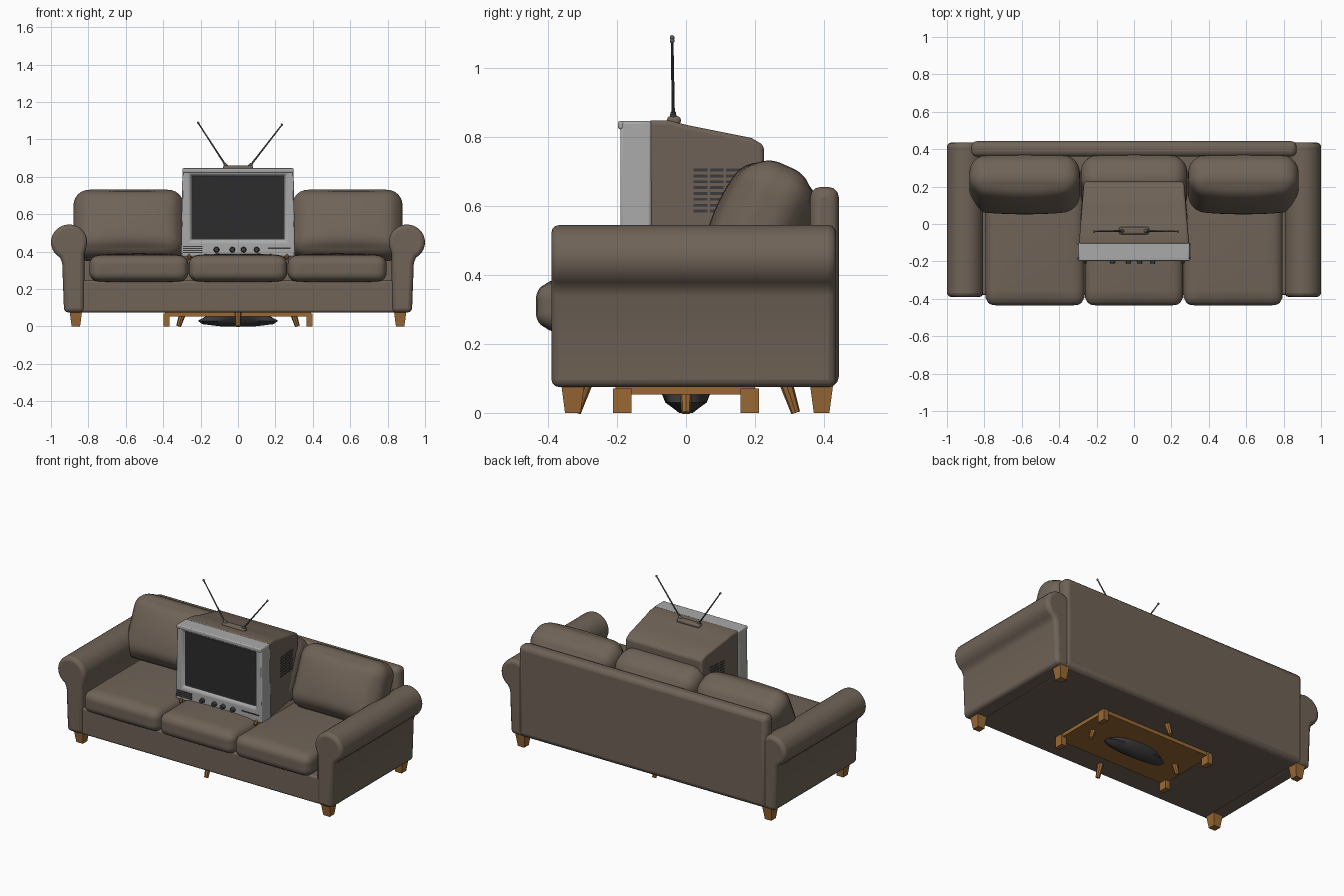
import bpy, bmesh, math
from mathutils import Vector, Matrix

if "Cube" in bpy.data.objects:
    bpy.data.objects.remove(bpy.data.objects["Cube"])


def material(name, rgb):
    m = bpy.data.materials.new(name)
    m.use_nodes = True
    m.diffuse_color = (*rgb, 1)
    m.node_tree.nodes["Principled BSDF"].inputs["Base Color"].default_value = (*rgb, 1)
    return m


FABRIC = material("brown fabric", (0.16, 0.125, 0.095))
WOOD = material("orange wood", (0.32, 0.14, 0.035))
GREY = material("light grey plastic", (0.40, 0.40, 0.40))
SCREEN = material("dark screen", (0.025, 0.025, 0.026))
DARK = material("charcoal", (0.045, 0.045, 0.048))
METAL = material("antenna metal", (0.12, 0.12, 0.12))


def finish(bm, name, mats, bevel=0, segments=3, smooth=True):
    bmesh.ops.recalc_face_normals(bm, faces=bm.faces)
    me = bpy.data.meshes.new(name)
    bm.to_mesh(me)
    bm.free()
    ob = bpy.data.objects.new(name, me)
    bpy.context.collection.objects.link(ob)
    for m in mats if isinstance(mats, list) else [mats]:
        me.materials.append(m)
    if bevel:
        mod = ob.modifiers.new("soft edge", "BEVEL")
        mod.width, mod.segments, mod.limit_method = bevel, segments, "ANGLE"
        mod.angle_limit = math.radians(40)
    if smooth:
        bpy.ops.object.select_all(action="DESELECT")
        ob.select_set(True)
        bpy.context.view_layer.objects.active = ob
        bpy.ops.object.shade_smooth_by_angle(angle=math.radians(40))
    return ob


def box(name, lo, hi, mat, bevel=0):
    lo, hi = Vector(lo), Vector(hi)
    bm = bmesh.new()
    bmesh.ops.create_cube(bm, size=1, matrix=Matrix.Translation((lo + hi) / 2) @ Matrix.Diagonal((*(hi - lo), 1)))
    return finish(bm, name, mat, bevel, smooth=bevel > 0)


def cushion(name, centre, size, radius, crown, axis, tilt=0):
    """Rounded box, puffed along both ends of one axis."""
    half = Vector(size) / 2
    others = [i for i in range(3) if i != axis]
    bm = bmesh.new()
    bmesh.ops.create_cube(bm, size=2)
    bmesh.ops.subdivide_edges(bm, edges=bm.edges[:], cuts=17, use_grid_fill=True)
    for v in bm.verts:
        n = v.co.copy()
        p = Vector([n[i] * half[i] for i in range(3)])
        core = Vector([max(radius - half[i], min(half[i] - radius, p[i])) for i in range(3)])
        p = core + (p - core).normalized() * radius
        puff = (1 - n[others[0]] ** 2) * (1 - n[others[1]] ** 2)
        p[axis] += crown * n[axis] * puff
        v.co = p
    bm.transform(Matrix.Translation(centre) @ Matrix.Rotation(-tilt, 4, "X"))
    return finish(bm, name, FABRIC)


def extrude(name, pts, vector, mat, bevel=0):
    bm = bmesh.new()
    face = bm.faces.new([bm.verts.new(p) for p in pts])
    ext = bmesh.ops.extrude_face_region(bm, geom=[face])
    bmesh.ops.translate(bm, vec=vector, verts=[g for g in ext["geom"] if isinstance(g, bmesh.types.BMVert)])
    return finish(bm, name, mat, bevel)


def rod(name, a, b, r1, r2, mat, sides=10, turn=0):
    a, b = Vector(a), Vector(b)
    d = b - a
    bm = bmesh.new()
    bmesh.ops.create_cone(bm, cap_ends=True, segments=sides, radius1=r1, radius2=r2, depth=d.length,
                          matrix=Matrix.Translation((a + b) / 2) @ d.to_track_quat("Z", "Y").to_matrix().to_4x4()
                          @ Matrix.Rotation(turn, 4, "Z"))
    return finish(bm, name, mat, smooth=sides > 4)


# Sofa frame
box("sofa_base", (-0.84, -0.38, 0.075), (0.84, 0.43, 0.245), FABRIC, 0.012)
box("sofa_back", (-0.87, 0.36, 0.075), (0.87, 0.443, 0.655), FABRIC, 0.03)

for s, side in ((1, "left"), (-1, "right")):
    # Rolled arm profile
    arc = [(0.903 + 0.097 * math.cos(math.radians(a)), 0.45 + 0.095 * math.sin(math.radians(a)))
           for a in range(-60, 196, 12)]
    outline = [(0.822, 0.075), (0.93, 0.075), (0.94, 0.34)] + arc + [(0.822, 0.39)]
    extrude(side + "_arm", [(s * x, -0.39, z) for x, z in outline], (0, 0.825, 0), FABRIC, 0.022)
    # Sofa legs
    for y, end in ((-0.328, "front"), (0.393, "back")):
        rod(f"{side}_{end}_leg", (s * 0.867, y, 0), (s * 0.867, y, 0.08), 0.032, 0.047, WOOD, 4, math.pi / 4)

# Seat and back cushions
for x, w, label in ((-0.53, 0.53, "right"), (0, 0.525, "middle"), (0.53, 0.53, "left")):
    cushion(label + "_seat_cushion", (x, -0.07, 0.31), (w, 0.73, 0.14), 0.05, 0.012, 2)
for x, w, label in ((-0.585, 0.59, "right"), (0, 0.57, "middle"), (0.585, 0.59, "left")):
    cushion(label + "_back_cushion", (x, 0.215, 0.54), (w, 0.21, 0.385), 0.085, 0.035, 1, math.radians(24))

# Television housing, tapered towards the back
side_profile = [(-0.11, 0.37), (-0.11, 0.848), (-0.05, 0.848), (0, 0.835), (0.1, 0.815), (0.19, 0.797),
                (0.226, 0.775), (0.226, 0.46), (0.17, 0.385)]
body = extrude("tv_housing", [(-0.295, y, z) for y, z in side_profile], (0.59, 0, 0), FABRIC, 0.012)
for v in body.data.vertices:
    v.co.x *= 1 - 0.28 * (v.co.y + 0.11)

# Television front with a recessed screen
bm = bmesh.new()
bmesh.ops.create_cube(bm, size=1, matrix=Matrix.Translation((0, -0.145, 0.608)) @ Matrix.Diagonal((0.6, 0.09, 0.476, 1)))
for v in bm.verts:
    v.co.x *= 1.015 if v.co.z < 0.6 else 0.99
bm.faces.ensure_lookup_table()
front = min(bm.faces, key=lambda f: f.calc_center_median().y)
bmesh.ops.inset_individual(bm, faces=[front], thickness=0.04)
for v in front.verts:
    v.co.x = math.copysign(0.258, v.co.x)
    v.co.z = 0.455 if v.co.z < 0.6 else 0.815
bmesh.ops.inset_individual(bm, faces=[front], thickness=0.01, depth=-0.015)
front.material_index = 1
finish(bm, "tv_front_frame", [GREY, SCREEN], 0.008, 2)
box("tv_top_lip", (-0.297, -0.197, 0.822), (0.297, -0.18, 0.846), GREY, 0.006)

# Speaker slots, control strip and knobs
for i in range(4):
    z = 0.392 + i * 0.011
    box(f"speaker_slot_{i}", (-0.295, -0.194, z), (-0.19, -0.188, z + 0.006), DARK)
box("control_slot", (0.16, -0.194, 0.415), (0.28, -0.188, 0.421), DARK)
for i, x in enumerate((-0.115, -0.03, 0.03, 0.1)):
    rod(f"knob_{i}", (x, -0.185, 0.41), (x, -0.21, 0.41), 0.016, 0.012, DARK, 14)

# Side vents, following the taper
for s in (1, -1):
    for col in range(3):
        for row in range(8):
            y, z = 0.042 + col * 0.047, 0.585 + row * 0.017
            vent = box("side_vent", (-0.003, -0.02, -0.004), (0.003, 0.02, 0.004), DARK)
            vent.location = (s * 0.295 * (1 - 0.28 * (y + 0.11)), y, z)
            vent.rotation_euler.z = s * 0.083

# Small wooden feet under the television and its antenna
for s in (1, -1):
    rod("tv_foot", (s * 0.262, -0.205, 0.36), (s * 0.262, -0.16, 0.40), 0.009, 0.011, WOOD, 8)
box("antenna_mount", (-0.08, -0.055, 0.835), (0.08, -0.015, 0.86), FABRIC, 0.01)
for s, tip in ((-1, (-0.213, -0.04, 1.088)), (1, (0.235, -0.04, 1.078))):
    foot = (s * 0.06, -0.037, 0.852)
    rod("antenna_socket", foot, Vector(foot).lerp(Vector(tip), 0.08), 0.011, 0.008, METAL)
    rod("antenna_rod", foot, tip, 0.005, 0.0035, METAL, 8)
    bm = bmesh.new()
    bmesh.ops.create_uvsphere(bm, u_segments=10, v_segments=6, radius=0.007, matrix=Matrix.Translation(tip))
    finish(bm, "antenna_tip", METAL)

# Low table under the sofa
box("table_top", (-0.39, -0.205, 0.053), (0.39, 0.2, 0.078), WOOD)
for sx in (1, -1):
    for sy in (1, -1):
        x, y = sx * 0.382, sy * 0.185
        box("table_leg", (x - 0.017, y - 0.027, 0), (x + 0.017, y + 0.027, 0.07), WOOD)

# Splayed stool pegs around it
for i in range(4):
    c, s = round(math.cos(i * math.pi / 2)), round(math.sin(i * math.pi / 2))
    rod(f"stool_peg_{i}", (c * 0.318, s * 0.318, 0), (c * 0.292, s * 0.292, 0.08), 0.013, 0.019, WOOD, 8)

# Dark oval stand, flaring upwards
bm = bmesh.new()
rings = []
for rx, ry, z in ((0.09, 0.02, 0), (0.19, 0.035, 0.012), (0.215, 0.06, 0.03), (0.17, 0.07, 0.055)):
    rings.append([bm.verts.new((rx * math.cos(t * math.pi / 16), ry * math.sin(t * math.pi / 16), z)) for t in range(32)])
for a, b in zip(rings, rings[1:]):
    for t in range(32):
        u = (t + 1) % 32
        bm.faces.new((a[t], a[u], b[u], b[t]))
bm.faces.new(rings[0])
bm.faces.new(rings[-1])
finish(bm, "oval_stand", DARK)
